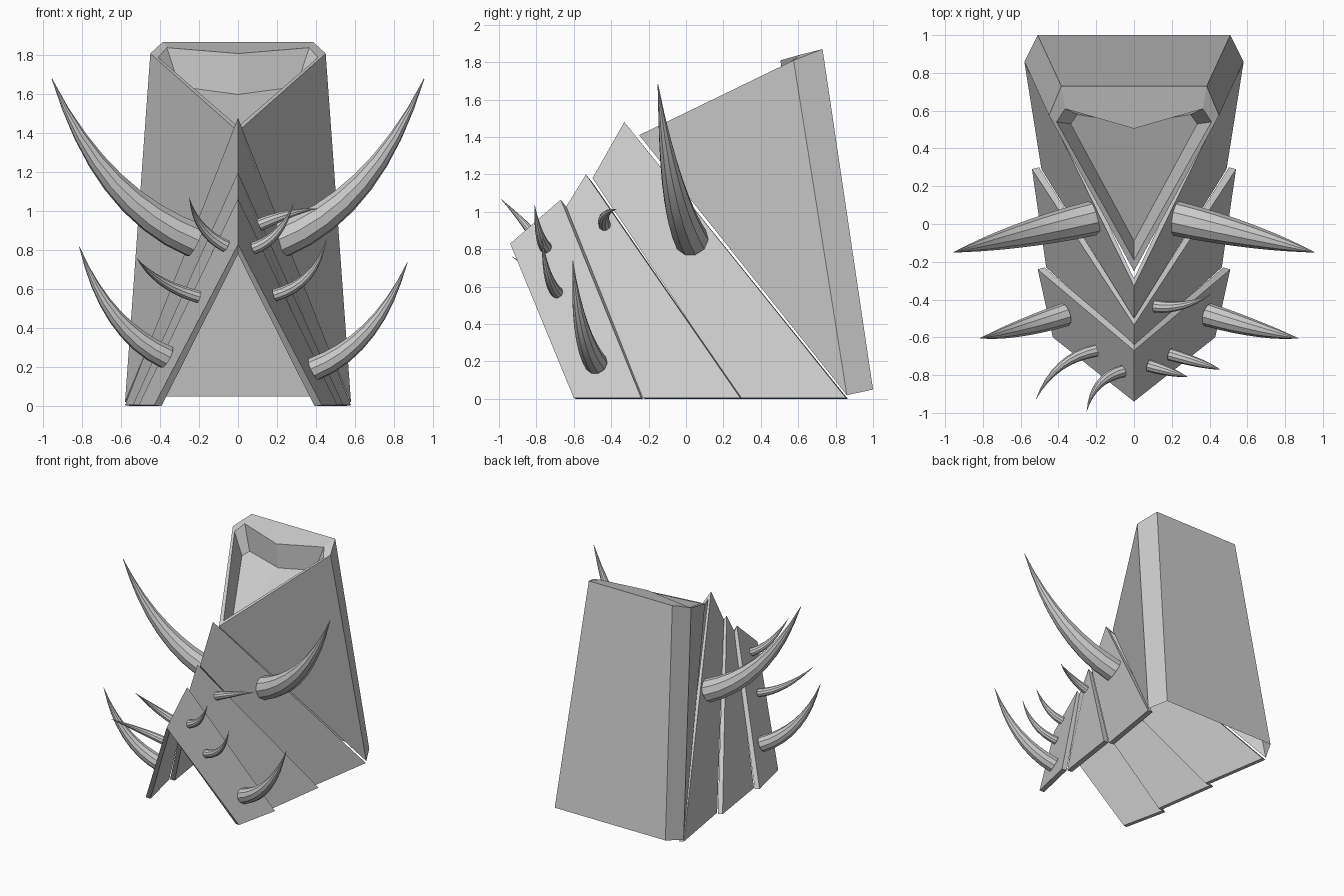
import bpy, bmesh
from mathutils import Vector

if "Cube" in bpy.data.objects:
    bpy.data.objects.remove(bpy.data.objects["Cube"])


def make_mesh(name, verts, faces, mirror=False):
    me = bpy.data.meshes.new(name)
    me.from_pydata(verts, [], faces)
    bm = bmesh.new()
    bm.from_mesh(me)
    bmesh.ops.recalc_face_normals(bm, faces=bm.faces)
    bm.to_mesh(me)
    bm.free()
    ob = bpy.data.objects.new(name, me)
    bpy.context.collection.objects.link(ob)
    if mirror:
        ob.modifiers.new("mirror", 'MIRROR').merge_threshold = 0.0005
    return ob


# Tapered shell with a recessed top: right half, mirrored
outer = [(0, -.25, 1.41), (.45, .575, 1.81), (.385, .73, 1.87), (0, .73, 1.87)]
inner = [(0, -.19, 1.435), (.41, .54, 1.79), (.365, .61, 1.84), (0, .505, 1.81)]
floor = [(0, -.09, 1.33), (.335, .53, 1.61), (.30, .58, 1.64), (0, .53, 1.60)]
base = [(.58, .86, .02), (.51, 1.0, .05), (0, 1.0, .05)]
faces = [(0, 1, 12), (1, 2, 13, 12), (2, 3, 14, 13), (8, 9, 10, 11)]
for ring in (0, 4):
    for i in range(ring, ring + 3):
        faces.append((i, i + 1, i + 5, i + 4))
make_mesh("body_shell", outer + inner + floor + base, faces, mirror=True)


# Overlapping V-shaped plates
def plate(name, rear_ridge, rear_foot, front_ridge, front_foot):
    verts = []
    for (y, z), (fx, fy) in ((rear_ridge, rear_foot), (front_ridge, front_foot)):
        verts += [(-fx, fy, .005), (0, y, z), (fx, fy, .005),
                  (fx - .037, fy + .01, 0), (0, y + .04, z - .05), (-fx + .037, fy + .01, 0)]
    faces = [(i, (i + 1) % 6, (i + 1) % 6 + 6, i + 6) for i in range(6)]
    faces += [(0, 1, 4, 5), (1, 2, 3, 4), (6, 7, 10, 11), (7, 8, 9, 10)]
    make_mesh(name, verts, faces)


plate("rear_plate", (-.33, 1.48), (.58, .855), (-.50, 1.18), (.49, .29))
plate("middle_plate", (-.535, 1.20), (.54, .29), (-.645, 1.02), (.465, -.23))
plate("front_plate", (-.67, 1.065), (.51, -.24), (-.94, .83), (.43, -.60))


# Curved tapering spikes through a start, middle and tip point
def spike(name, start, mid, tip, radius, steps=8):
    a, m, b = Vector(start), Vector(mid), Vector(tip)
    c = 2 * m - (a + b) / 2
    cu = bpy.data.curves.new(name, 'CURVE')
    cu.dimensions = '3D'
    cu.bevel_depth = radius
    cu.bevel_resolution = 3
    cu.use_fill_caps = True
    sp = cu.splines.new('POLY')
    sp.points.add(steps)
    for i, p in enumerate(sp.points):
        t = i / steps
        p.co = (*(a * (1 - t) ** 2 + c * 2 * t * (1 - t) + b * t * t), 1)
        p.radius = max(1 - t ** 1.5, .02)
    ob = bpy.data.objects.new(name, cu)
    bpy.context.collection.objects.link(ob)
    bpy.ops.object.select_all(action='DESELECT')
    ob.select_set(True)
    bpy.context.view_layer.objects.active = ob
    bpy.ops.object.convert(target='MESH')
    bpy.ops.object.shade_smooth_by_angle()


for side, label in ((1, "right"), (-1, "left")):
    spike("large_spike_" + label, (side * .22, .03, .85), (side * .64, -.07, 1.15),
          (side * .955, -.15, 1.68), .092)

spike("lower_spike_right", (.39, -.48, .19), (.67, -.56, .39), (.87, -.605, .74), .062)
spike("lower_spike_left", (-.365, -.48, .25), (-.63, -.56, .46), (-.815, -.605, .82), .062)

small = [
    ((.11, -.435, .93), (.26, -.43, .985), (.41, -.37, 1.015)),
    ((.08, -.75, .81), (.20, -.785, .89), (.285, -.81, 1.04)),
    ((.19, -.69, .57), (.36, -.74, .67), (.455, -.77, .86)),
    ((-.20, -.67, .56), (-.39, -.755, .64), (-.52, -.93, .76)),
    ((-.06, -.78, .82), (-.185, -.85, .92), (-.25, -.99, 1.07)),
]
for i, pts in enumerate(small):
    spike(f"small_spike_{i + 1}", *pts, .033)
